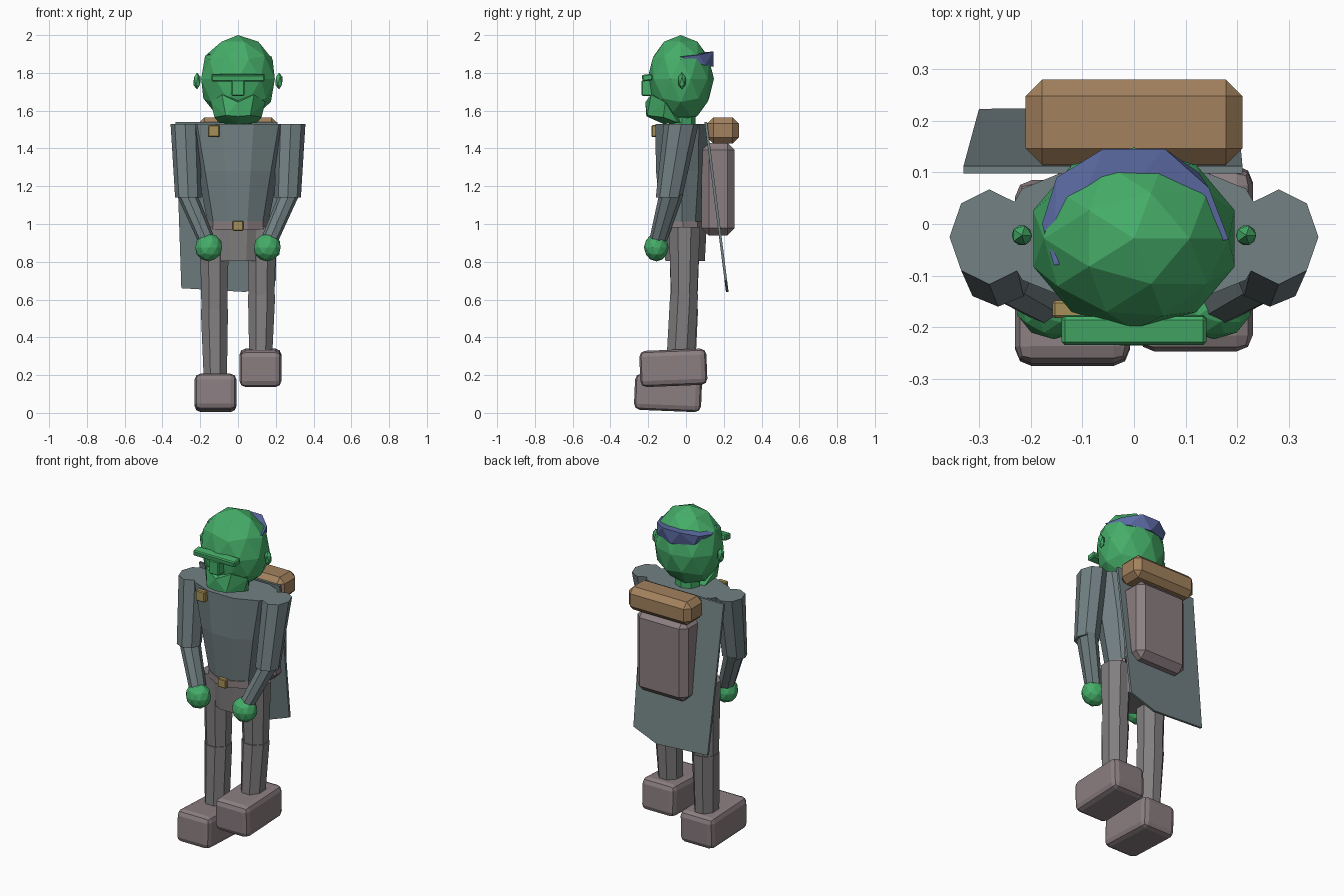
import bpy, bmesh, math
from mathutils import Vector

if "Cube" in bpy.data.objects:
    bpy.data.objects.remove(bpy.data.objects["Cube"])

def mat(name, r, g, b):
    m = bpy.data.materials.new(name)
    m.diffuse_color = (r, g, b, 1)
    m.use_nodes = True
    m.node_tree.nodes["Principled BSDF"].inputs["Base Color"].default_value = m.diffuse_color
    return m

SKIN = mat("skin_green", 0.06, 0.42, 0.14)
HAIR = mat("hair_blue", 0.11, 0.15, 0.38)
CLOTH = mat("slate_cloth", 0.17, 0.22, 0.23)
TROUSER = mat("trouser_grey", 0.22, 0.21, 0.21)
LEATHER = mat("dull_leather", 0.26, 0.21, 0.22)
TAN = mat("tan_roll", 0.36, 0.22, 0.11)
METAL = mat("brass", 0.38, 0.28, 0.10)

def finish(name, bm, material):
    bmesh.ops.recalc_face_normals(bm, faces=bm.faces)
    me = bpy.data.meshes.new(name)
    bm.to_mesh(me)
    bm.free()
    ob = bpy.data.objects.new(name, me)
    bpy.context.collection.objects.link(ob)
    me.materials.append(material)
    return ob

def box(name, c, size, material, bevel=0.0, segs=1, tilt=0.0):
    bm = bmesh.new()
    bmesh.ops.create_cube(bm, size=1)
    bmesh.ops.scale(bm, vec=size, verts=bm.verts)
    if bevel:
        bmesh.ops.bevel(bm, geom=bm.edges[:], offset=bevel, segments=segs, profile=0.5, affect='EDGES')
    ob = finish(name, bm, material)
    ob.location = c
    ob.rotation_euler.x = math.radians(tilt)
    return ob

def ball(name, c, r, material, sub=2):
    bm = bmesh.new()
    bmesh.ops.create_icosphere(bm, subdivisions=sub, radius=1)
    bmesh.ops.scale(bm, vec=r, verts=bm.verts)
    ob = finish(name, bm, material)
    ob.location = c
    return ob

def loft(name, rings, n, material, turn=0.0):
    """Faceted tube through rings of (x, y, z, rx, ry)."""
    bm = bmesh.new()
    loops = []
    for x, y, z, rx, ry in rings:
        loops.append([bm.verts.new((x + rx * math.cos(math.tau * i / n + turn),
                                    y + ry * math.sin(math.tau * i / n + turn), z)) for i in range(n)])
    for a, b in zip(loops, loops[1:]):
        for i in range(n):
            j = (i + 1) % n
            bm.faces.new((a[i], a[j], b[j], b[i]))
    bm.faces.new(loops[0])
    bm.faces.new(loops[-1])
    return finish(name, bm, material)

def hull(name, pts, material):
    bm = bmesh.new()
    for p in pts:
        bm.verts.new(p)
    bmesh.ops.convex_hull(bm, input=bm.verts[:])
    return finish(name, bm, material)

# Head and face
ball("head", (0, -0.028, 1.768), (0.205, 0.176, 0.232), SKIN)
box("brow", (0, -0.205, 1.775), (0.28, 0.055, 0.035), SKIN, 0.006, 1, 8)
box("nose", (0, -0.205, 1.72), (0.068, 0.06, 0.085), SKIN, 0.006)
loft("neck", [(0, -0.02, 1.48, 0.075, 0.07), (0, -0.02, 1.6, 0.075, 0.07)], 8, SKIN)

# Beard: two mirrored lobes that meet below the nose
for s, side in ((-1, "right"), (1, "left")):
    hull("beard_" + side, [(0, -0.215, 1.645), (s * 0.085, -0.185, 1.685), (s * 0.145, -0.11, 1.645),
                           (s * 0.125, -0.12, 1.565), (s * 0.065, -0.205, 1.575), (0, -0.21, 1.57),
                           (0, -0.12, 1.53), (s * 0.1, -0.04, 1.535), (0, 0.0, 1.535), (0, -0.1, 1.67)], SKIN)
    ball("ear_" + side, (s * 0.217, -0.022, 1.757), (0.022, 0.022, 0.045), SKIN, 1)

# Hair band round the back of the skull
hull("hair", [(-0.15, 0.09, 1.895), (-0.06, 0.145, 1.913), (0.06, 0.145, 1.913), (0.145, 0.07, 1.895),
              (0.183, -0.03, 1.885), (-0.155, -0.08, 1.90), (-0.178, 0.0, 1.88),
              (0.125, 0.10, 1.84), (-0.125, 0.10, 1.84), (0, 0.145, 1.832)], HAIR)

# Torso, hips and belt
loft("torso", [(0, -0.02, 0.99, 0.158, 0.115), (0, -0.02, 1.28, 0.215, 0.146),
               (0, -0.02, 1.53, 0.268, 0.15)], 10, CLOTH)
loft("hips", [(0, -0.005, 0.805, 0.145, 0.11), (0, -0.005, 0.98, 0.155, 0.12)], 10, TROUSER)
loft("belt", [(0, -0.015, 0.97, 0.165, 0.13), (0, -0.015, 1.012, 0.165, 0.13)], 10, LEATHER)
box("buckle", (0, -0.142, 0.99), (0.056, 0.03, 0.052), METAL, 0.004)
box("cape_clasp", (-0.128, -0.165, 1.492), (0.06, 0.034, 0.064), METAL, 0.005)

# Arms
for s, side in ((-1, "right"), (1, "left")):
    loft("upper_arm_" + side, [(s * 0.28, -0.025, 1.53, 0.077, 0.092),
                               (s * 0.263, -0.09, 1.14, 0.07, 0.07)], 8, CLOTH)
    loft("forearm_" + side, [(s * 0.27, -0.078, 1.155, 0.055, 0.065),
                             (s * 0.165, -0.148, 0.91, 0.048, 0.048)], 8, CLOTH)
    ball("hand_" + side, (s * 0.155, -0.157, 0.876), (0.074, 0.066, 0.074), SKIN)

# Legs and boots, with the left one stepping up
for s, side, lift, fy, tilt in ((-1, "right", 0.0, -0.095, -2.3), (1, "left", 0.13, -0.067, 2.3)):
    loft("thigh_" + side, [(s * 0.125, -0.01, 0.545 + 0.6 * lift, 0.074, 0.074),
                           (s * 0.125, -0.008, 0.985, 0.084, 0.09)], 8, TROUSER, math.pi / 8)
    loft("shin_" + side, [(s * 0.12, -0.028, 0.17 + lift, 0.066, 0.08),
                          (s * 0.125, -0.01, 0.55 + 0.6 * lift, 0.078, 0.08)], 8, TROUSER, math.pi / 8)
    box("boot_" + side, (s * 0.119, fy, 0.106 + lift * 1.02), (0.222, 0.355, 0.192), LEATHER, 0.032, 2, tilt)

# Slanted cape hanging off one shoulder
bm = bmesh.new()
outline = [(-0.33, 1.54), (0.21, 1.54), (0.2, 0.70), (0.04, 0.64), (-0.3, 0.66)]
face = bm.faces.new([bm.verts.new((x, 0.098 + (1.54 - z) * 0.126, z)) for x, z in outline])
grown = bmesh.ops.extrude_face_region(bm, geom=[face])
bmesh.ops.translate(bm, vec=Vector((0, 0.014, 0)),
                    verts=[v for v in grown["geom"] if isinstance(v, bmesh.types.BMVert)])
finish("cape", bm, CLOTH)

# Backpack with bedroll
box("backpack", (0, 0.17, 1.185), (0.34, 0.175, 0.49), LEATHER, 0.038)
box("bedroll", (0, 0.197, 1.495), (0.42, 0.165, 0.14), TAN, 0.032)
